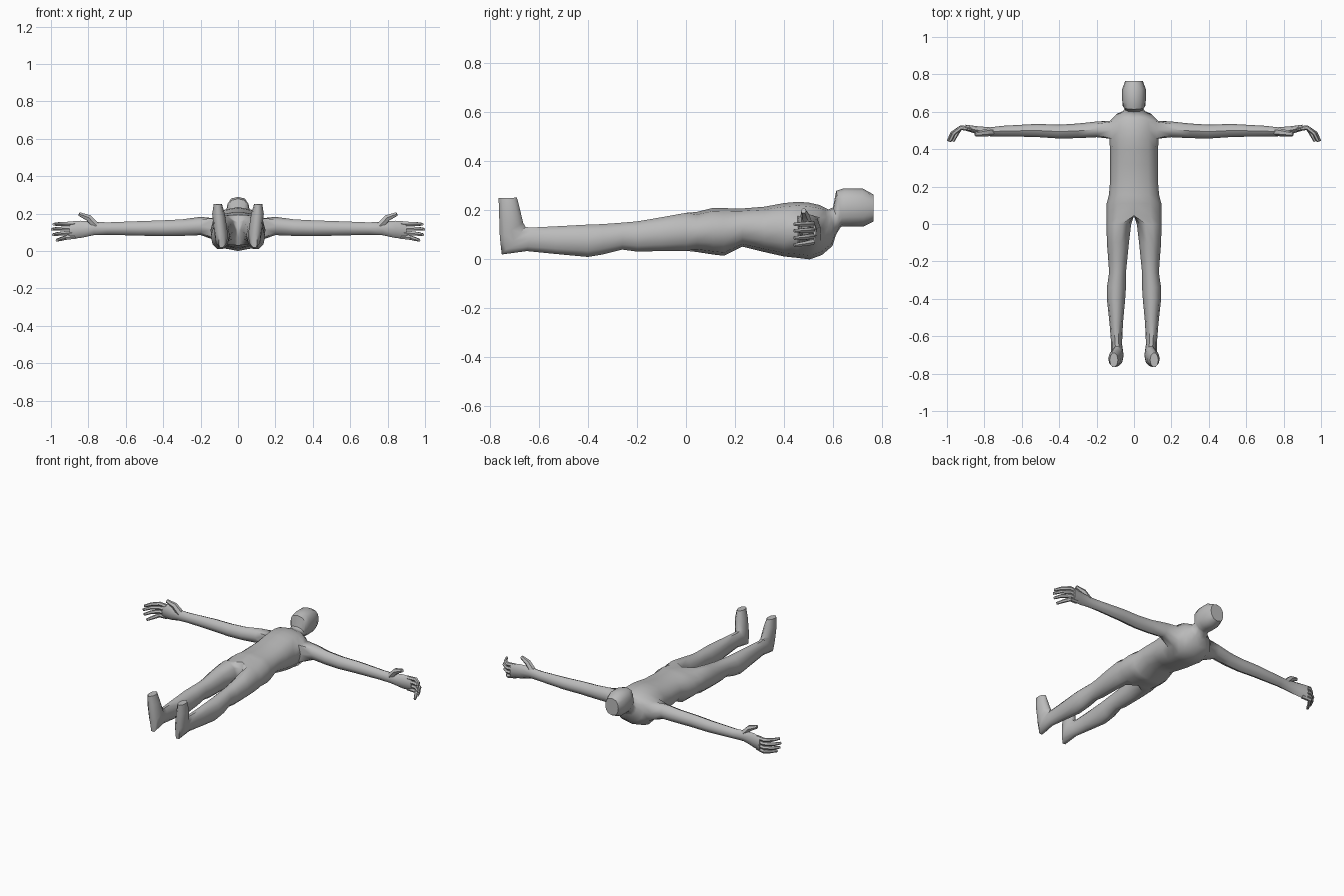
import bpy, bmesh, math
from mathutils import Vector

bm = bmesh.new()
N = 10  # points per body ring


def bridge(a, b):
    for i in range(len(a)):
        j = (i + 1) % len(a)
        bm.faces.new((a[i], a[j], b[j], b[i]))


def place(cx, w, yb, zb, yt, zt, uv):
    # ring between a back point (yb, zb) and a front point (yt, zt)
    out = []
    for u, v in uv:
        t = (v + 1) / 2
        out.append(bm.verts.new((cx + w * u, yb + (yt - yb) * t, zb + (zt - zb) * t)))
    return out


# full ring for the leg, half ring closed along x = 0 for torso and head
leg_uv = [(math.cos(math.radians(36 * k - 108)),
           math.sin(math.radians(36 * k - 108)) / 0.951) for k in range(N)]
torso_uv = [(max(0, math.cos(math.radians(30 * k - 90))) ** 0.75 if 0 < k < 6 else 0,
             math.sin(math.radians(30 * k - 90))) for k in range(7)]
torso_uv += [(0, 0.5), (0, 0), (0, -0.5)]

# foot and leg: centre x, half width, back y z, front y z
leg = [
    (0.108, 0.022, -0.765, 0.25, -0.69, 0.252),
    (0.104, 0.034, -0.763, 0.19, -0.678, 0.205),
    (0.094, 0.036, -0.760, 0.09, -0.665, 0.15),
    (0.089, 0.034, -0.752, 0.02, -0.655, 0.132),
    (0.093, 0.029, -0.65, 0.034, -0.63, 0.13),
    (0.095, 0.036, -0.53, 0.022, -0.53, 0.135),
    (0.096, 0.049, -0.40, 0.010, -0.40, 0.142),
    (0.094, 0.051, -0.34, 0.020, -0.34, 0.144),
    (0.088, 0.045, -0.26, 0.040, -0.26, 0.150),
    (0.087, 0.050, -0.20, 0.032, -0.20, 0.155),
    (0.086, 0.059, -0.10, 0.034, -0.10, 0.172),
    (0.081, 0.066, 0.00, 0.035, 0.00, 0.190),
]
# torso, neck, head: half width, back y z, front y z
torso = [
    (0.148, 0.045, 0.030, 0.045, 0.194),
    (0.146, 0.11, 0.020, 0.11, 0.210),
    (0.134, 0.155, 0.015, 0.155, 0.209),
    (0.128, 0.23, 0.052, 0.23, 0.208),
    (0.128, 0.32, 0.030, 0.32, 0.215),
    (0.129, 0.40, 0.012, 0.40, 0.230),
    (0.131, 0.458, 0.006, 0.455, 0.235),
    (0.136, 0.505, 0.000, 0.50, 0.232),
    (0.130, 0.555, 0.018, 0.545, 0.222),
    (0.100, 0.598, 0.055, 0.565, 0.212),
    (0.062, 0.612, 0.100, 0.582, 0.204),
    (0.050, 0.632, 0.133, 0.600, 0.212),
    (0.060, 0.645, 0.135, 0.613, 0.280),
    (0.063, 0.675, 0.134, 0.645, 0.290),
    (0.063, 0.725, 0.135, 0.72, 0.290),
    (0.047, 0.765, 0.155, 0.765, 0.265),
]
SHOULDER = 6  # first of the three torso rings the arm grows from

legs = [place(*s, leg_uv) for s in leg]
body = [place(0, *s, torso_uv) for s in torso]
rings = legs + body
for a, b in zip(rings, rings[1:]):
    bridge(a, b)
bm.faces.new(legs[0])
bm.faces.new(body[-1][:7])

# open the centre plane and the shoulder socket
doomed = [f for f in bm.faces if all(abs(v.co.x) < 1e-5 for v in f.verts)]
for r in (0, 1):
    for k in (2, 3):
        a, b = body[SHOULDER + r], body[SHOULDER + r + 1]
        quad = {a[k], a[k + 1], b[k], b[k + 1]}
        doomed += [f for f in a[k].link_faces if set(f.verts) == quad]
bmesh.ops.delete(bm, geom=doomed, context='FACES_ONLY')

# arm and palm grown out of the socket: x, centre y z, half sizes y z
arm = [
    (0.20, 0.506, 0.134, 0.042, 0.049),
    (0.30, 0.498, 0.125, 0.039, 0.044),
    (0.40, 0.494, 0.122, 0.037, 0.042),
    (0.52, 0.500, 0.121, 0.035, 0.039),
    (0.70, 0.497, 0.120, 0.028, 0.033),
    (0.77, 0.493, 0.121, 0.024, 0.036),
    (0.84, 0.502, 0.116, 0.021, 0.046),
    (0.90, 0.515, 0.111, 0.016, 0.047),
]
socket = [(0, 2), (1, 2), (2, 2), (2, 3), (2, 4), (1, 4), (0, 4), (0, 3)]
last = [body[SHOULDER + r][k] for r, k in socket]
for x, yc, zc, ry, rz in arm:
    ring = []
    for r, k in socket:
        d = Vector((r - 1, k - 3)).normalized()
        ring.append(bm.verts.new((x, yc + ry * d.x, zc + rz * d.y)))
    bridge(last, ring)
    last = ring
bm.faces.new(last)


def digit(points, radii):
    pts = [Vector(p) for p in points]
    prev = None
    for i, (p, r) in enumerate(zip(pts, radii)):
        d = (pts[min(i + 1, len(pts) - 1)] - pts[max(i - 1, 0)]).normalized()
        s = d.cross(Vector((0, 0, 1))).normalized()
        t = s.cross(d)
        ring = [bm.verts.new(p + r * (s * math.cos(a) + t * math.sin(a)))
                for a in (math.tau * n / 6 for n in range(6))]
        if prev:
            bridge(prev, ring)
        else:
            bm.faces.new(ring)
        prev = ring
    bm.faces.new(prev)


# four curled fingers and a thumb
for zb, zt, xt in ((0.146, 0.143, 0.985), (0.122, 0.116, 0.994),
                   (0.099, 0.087, 0.988), (0.077, 0.058, 0.968)):
    digit([(0.87, 0.508, zb), (0.925, 0.515, (zb * 2 + zt) / 3),
           (xt - 0.022, 0.485, (zb + zt * 2) / 3), (xt, 0.442, zt)],
          (0.013, 0.013, 0.011, 0.008))
digit([(0.76, 0.492, 0.135), (0.80, 0.487, 0.178), (0.85, 0.480, 0.198)],
      (0.022, 0.019, 0.011))

bmesh.ops.delete(bm, geom=[v for v in bm.verts if not v.link_faces], context='VERTS')
bmesh.ops.recalc_face_normals(bm, faces=bm.faces[:])

mesh = bpy.data.meshes.new("human_figure")
bm.to_mesh(mesh)
bm.free()
figure = bpy.data.objects.new("human_figure", mesh)
bpy.context.collection.objects.link(figure)

# one plain grey
grey = bpy.data.materials.new("plain_grey")
grey.diffuse_color = (0.5, 0.5, 0.5, 1)
mesh.materials.append(grey)

# smooth shading, then mirror the other half
bpy.context.view_layer.objects.active = figure
figure.select_set(True)
bpy.ops.object.shade_smooth_by_angle(angle=math.radians(50))
mirror = figure.modifiers.new("mirror", 'MIRROR')
mirror.use_clip = True
